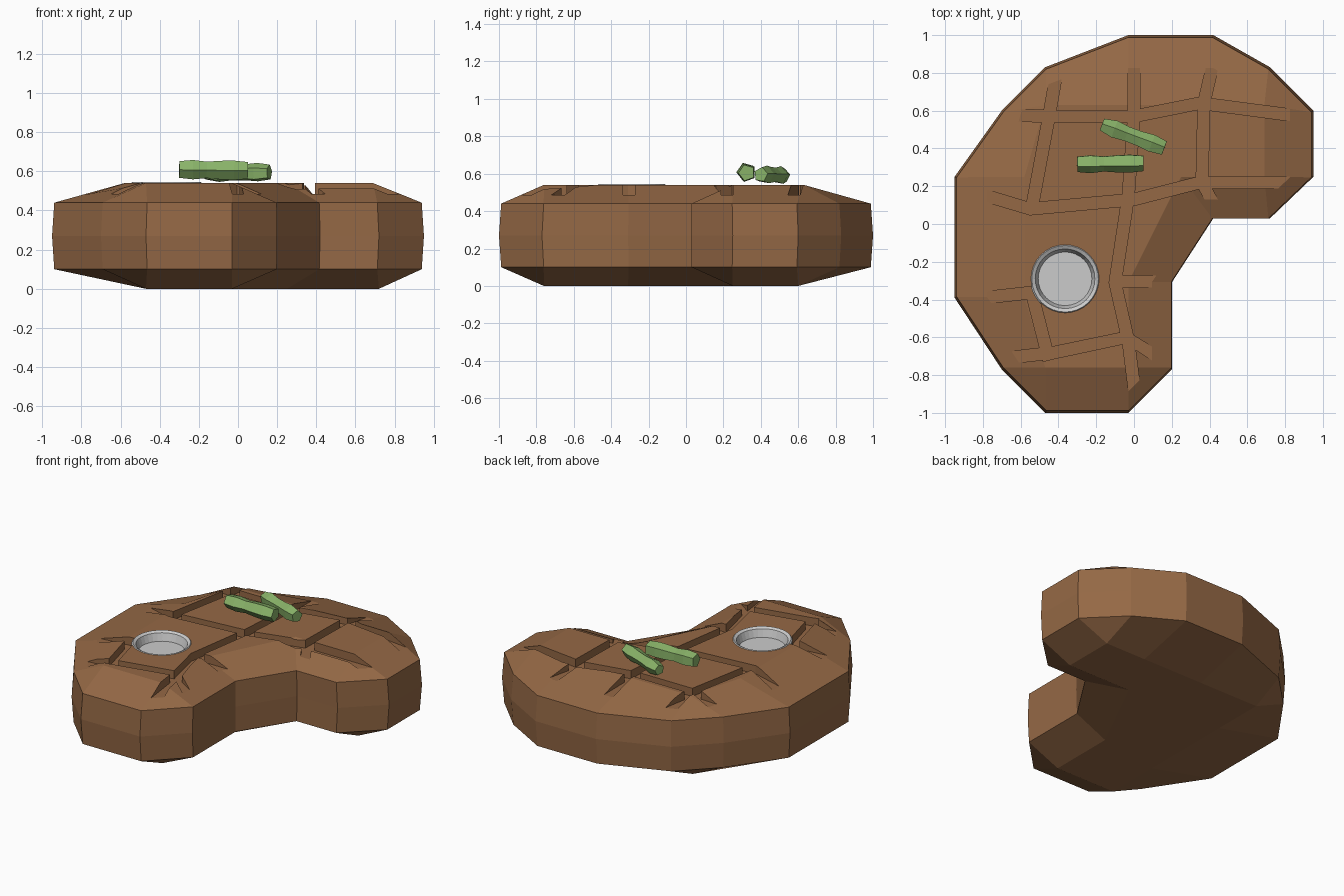
import bpy, bmesh, math
from mathutils import Vector

if "Cube" in bpy.data.objects:
    bpy.data.objects.remove(bpy.data.objects["Cube"])


def material(name, col):
    m = bpy.data.materials.new(name)
    m.diffuse_color = (*col, 1)
    m.use_nodes = True
    m.node_tree.nodes["Principled BSDF"].inputs["Base Color"].default_value = m.diffuse_color
    return m


def make(name, rings, mat=None):
    """Loft closed rings of points and cap both ends."""
    bm = bmesh.new()
    loops = [[bm.verts.new(p) for p in r] for r in rings]
    n = len(rings[0])
    for a, b in zip(loops, loops[1:]):
        for i in range(n):
            j = (i + 1) % n
            bm.faces.new((a[i], a[j], b[j], b[i]))
    bm.faces.new(loops[0][::-1])
    bm.faces.new(loops[-1])
    bmesh.ops.remove_doubles(bm, verts=bm.verts, dist=0.001)
    bmesh.ops.recalc_face_normals(bm, faces=bm.faces)
    me = bpy.data.meshes.new(name)
    bm.to_mesh(me)
    bm.free()
    ob = bpy.data.objects.new(name, me)
    bpy.context.collection.objects.link(ob)
    if mat:
        me.materials.append(mat)
    return ob


def cut(ob, cutter):
    mod = ob.modifiers.new("cut", 'BOOLEAN')
    mod.operation = 'DIFFERENCE'
    mod.solver = 'EXACT'
    mod.object = cutter
    bpy.context.view_layer.objects.active = ob
    bpy.ops.object.modifier_apply(modifier=mod.name)
    bpy.data.objects.remove(cutter)


def circle(c, r, z, n=32):
    return [(c[0] + r * math.cos(2 * math.pi * i / n),
             c[1] + r * math.sin(2 * math.pi * i / n), z) for i in range(n)]


brown = material("meat", (0.30, 0.14, 0.06))
green = material("herb_green", (0.25, 0.45, 0.14))

# Meat slab: outline, with matching inner corners of the flat top and bottom
outer = [(-.47, -1), (-.03, -1), (.2, -.77), (.2, -.31), (.42, .03), (.72, .03),
         (.95, .25), (.95, .6), (.72, .83), (.42, 1), (-.03, 1), (-.47, .83),
         (-.7, .6), (-.95, .25), (-.95, -.39), (-.7, -.77)]
inner = [(-.47, -.76), (-.03, -.76), (-.03, -.76), (-.03, -.31), (.25, .25), (.72, .25),
         (.72, .25), (.72, .6), (.72, .6), (.42, .6), (-.03, .6), (-.47, .6),
         (-.47, .6), (-.47, .25), (-.47, -.39), (-.47, -.76)]
top = [(-.58 if x == -.47 and abs(y) < .5 else min(x, .69), y + .03 * (y > .5)) for x, y in inner]


def ring(pts, z, s=1):
    return [(x * s, y * s, z) for x, y in pts]


meat = make("meat_slab", [ring(inner, 0), ring(outer, .1, .988), ring(outer, .27),
                          ring(outer, .44, .988), ring(top, .54)], brown)

# Grill grooves cut into the top
grooves = [
    [(-.41, .8), (-.45, .57), (-.54, .09)],
    [(0, .92), (0, .58), (-.03, .15), (-.1, -.31), (-.03, -.62), (.01, -.94)],
    [(.43, .9), (.37, .64), (.36, .22), (.43, .09)],
    [(-.54, -.37), (-.45, -.72)],
    [(-.72, .58), (-.45, .57), (0, .57), (.35, .64), (.88, .57)],
    [(-.85, .17), (-.55, .08), (0, .13), (.35, .22), (.88, .22)],
    [(-.88, -.4), (-.52, -.36)],
    [(-.12, -.305), (.16, -.305)],
    [(-.68, -.71), (-.42, -.68), (-.04, -.6), (.15, -.72)],
]
for path in grooves:
    p = [Vector(q) for q in path]
    sections = []
    for i, q in enumerate(p):
        d = (p[min(i + 1, len(p) - 1)] - p[max(i - 1, 0)]).normalized()
        w = Vector((-d.y, d.x)) * .032
        a, b = q + w, q - w
        sections.append([(a.x, a.y, .485), (b.x, b.y, .485), (b.x, b.y, .7), (a.x, a.y, .7)])
    cut(meat, make("groove_cutter", sections))

# Bone ring with a sunken marrow disc
c = (-.365, -.29)
cut(meat, make("bone_cutter", [circle(c, .18, .45), circle(c, .18, .7)]))
make("bone", [circle(c, .182, .445), circle(c, .185, .535), circle(c, .176, .545),
              circle(c, .158, .535), circle(c, .142, .485)])


# Chopped herb stalks: knobbly five-sided sticks
def stalk(name, a, b, radii, roll):
    a, b = Vector(a), Vector(b)
    d = (b - a).normalized()
    side = d.cross(Vector((0, 0, 1))).normalized()
    up = side.cross(d)
    rings = []
    for i, r in enumerate(radii):
        o = a.lerp(b, i / (len(radii) - 1))
        rings.append([o + r * (side * math.cos(roll + k * math.tau / 5)
                               + up * math.sin(roll + k * math.tau / 5)) for k in range(5)])
    make(name, rings, green)


stalk("herb_stalk_upper", (-.30, .32, .61), (.05, .325, .605),
      (.045, .052, .044, .05, .052, .045), math.radians(70))
stalk("herb_stalk_lower", (-.17, .525, .59), (.16, .4, .595),
      (.035, .05, .042, .043, .05, .04), math.radians(100))
